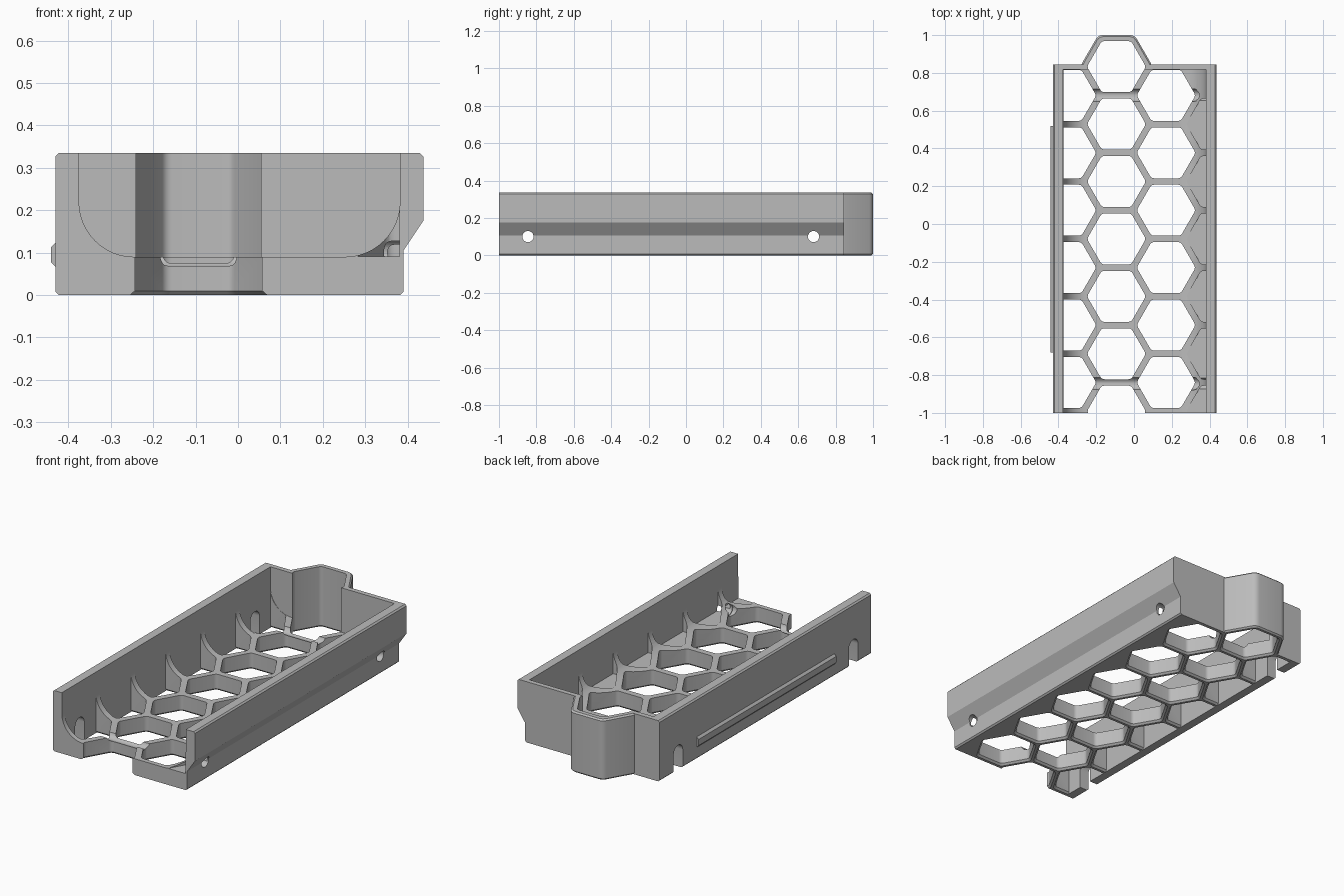
import bpy, bmesh, math
from mathutils import Vector

if "Cube" in bpy.data.objects:
    bpy.data.objects.remove(bpy.data.objects["Cube"])

mat = bpy.data.materials.new("light grey plastic")
mat.diffuse_color = (0.5, 0.5, 0.5, 1)
mat.use_nodes = True
mat.node_tree.nodes["Principled BSDF"].inputs["Base Color"].default_value = mat.diffuse_color

PITCH, COL = 0.304, 0.263          # honeycomb spacing
AP = 0.135                         # hole half height across flats
CX, CY = -0.093, 0.833             # centre of the rear hole


def add_loft(bm, rings):
    """Closed solid through a list of equal-length point rings."""
    loops = [[bm.verts.new(p) for p in r] for r in rings]
    n = len(loops[0])
    for a, b in zip(loops, loops[1:]):
        for i in range(n):
            bm.faces.new((a[i], a[(i + 1) % n], b[(i + 1) % n], b[i]))
    bm.faces.new(loops[0])
    bm.faces.new(loops[-1])


def finish(name, bm):
    bmesh.ops.recalc_face_normals(bm, faces=bm.faces)
    me = bpy.data.meshes.new(name)
    bm.to_mesh(me)
    bm.free()
    me.materials.append(mat)
    ob = bpy.data.objects.new(name, me)
    bpy.context.collection.objects.link(ob)
    return ob


def prism(name, profile, axis, lo, hi):
    """Extrude a profile: axis 'y' takes (x, z), axis 'x' takes (y, z)."""
    bm = bmesh.new()
    put = {'y': lambda p, t: (p[0], t, p[1]), 'x': lambda p, t: (t, p[0], p[1])}[axis]
    add_loft(bm, [[put(p, t) for p in profile] for t in (lo, hi)])
    return finish(name, bm)


def arc(cx, cz, r, a0, a1, n=12):
    return [(cx + r * math.cos(math.radians(a0 + (a1 - a0) * i / n)),
             cz + r * math.sin(math.radians(a0 + (a1 - a0) * i / n))) for i in range(n + 1)]


def hexagon(cx, cy, ap, r, n=4):
    """Flat-topped hexagon with rounded corners."""
    pts = []
    d = (ap - r) / math.cos(math.pi / 6)
    for k in range(6):
        a = 60 * k
        ox, oy = cx + d * math.cos(math.radians(a)), cy + d * math.sin(math.radians(a))
        pts += arc(ox, oy, r, a - 30, a + 30, n)
    return pts


def boolean(target, tool, op):
    tool.hide_render = True
    m = target.modifiers.new(op, 'BOOLEAN')
    m.operation, m.object, m.solver = op, tool, 'EXACT'
    dg = bpy.context.evaluated_depsgraph_get()
    me = bpy.data.meshes.new_from_object(target.evaluated_get(dg))
    target.modifiers.clear()
    target.data = me
    bpy.data.objects.remove(tool)


# main body with flared right side
c = 0.008
tray = prism("honeycomb_tray", [
    (-0.43 + c, 0), (0.39 - c, 0), (0.39, c), (0.39, 0.105), (0.437, 0.175),
    (0.437, 0.335 - c), (0.437 - c, 0.335), (-0.43 + c, 0.335), (-0.43, 0.335 - c),
    (-0.43, c)], 'y', -1, 0.845)

# rear bump
bm = bmesh.new()
add_loft(bm, [[(x, y, z) for x, y in hexagon(CX, CY, 0.167 - d, 0.04)]
              for z, d in ((0, c), (c, 0), (0.335 - c, 0), (0.335, c))])
boolean(tray, finish("rear_bump", bm), 'UNION')

# trough open at the front
trough = ([(-0.375, 0.5)] + arc(-0.245, 0.22, 0.13, 180, 270)
          + arc(0.252, 0.22, 0.13, 270, 360) + [(0.382, 0.5)])
boolean(tray, prism("trough_cutter", trough, 'y', -1.2, 0.818), 'DIFFERENCE')

# honeycomb holes, with a small chamfer at the underside
bm = bmesh.new()
for col in (-1, 0, 1, 2):
    odd = col % 2
    for row in range(6 if odd else 7):
        x0 = CX + col * COL
        y0 = CY - (row + 0.5 * odd) * PITCH
        if col == 2 and row == 0:
            continue
        levels = ((-0.02, 0.01), (0, 0.01), (0.01, 0), (0.4, 0))
        if col == 2:                         # blind pockets along the right wall
            levels = ((0.091, 0), (0.26, 0))
        add_loft(bm, [[(min(max(x, -0.374), 0.381), y, z)
                       for x, y in hexagon(x0, y0, AP + d, 0.025)] for z, d in levels])
boolean(tray, finish("hole_cutter", bm), 'DIFFERENCE')

# screw channels, screw bores and keyed slots in the left wall
for y in (-0.845, 0.682):
    channel = arc(y, 0.1, 0.034, 0, 360, 24)[:-1]
    boolean(tray, prism("channel_cutter", channel, 'x', -0.36, 0.33), 'DIFFERENCE')
    bore = arc(y, 0.1, 0.03, 0, 360, 24)[:-1]
    boolean(tray, prism("bore_cutter", bore, 'x', 0.3, 0.5), 'DIFFERENCE')
    slot = arc(y, 0.1, 0.04, 0, 180, 14) + [(y - 0.04, -0.05), (y + 0.04, -0.05)]
    boolean(tray, prism("slot_cutter", slot, 'x', -0.5, -0.35), 'DIFFERENCE')

# grip rib on the left side
rib = prism("side_rib", [(-0.425, 0.062), (-0.43, 0.066), (-0.441, 0.078),
                         (-0.441, 0.112), (-0.43, 0.124), (-0.425, 0.128)], 'y', -0.68, 0.52)

for ob in (tray, rib):
    bpy.ops.object.select_all(action='DESELECT')
    ob.select_set(True)
    bpy.context.view_layer.objects.active = ob
    bpy.ops.object.shade_smooth_by_angle(angle=math.radians(30))
